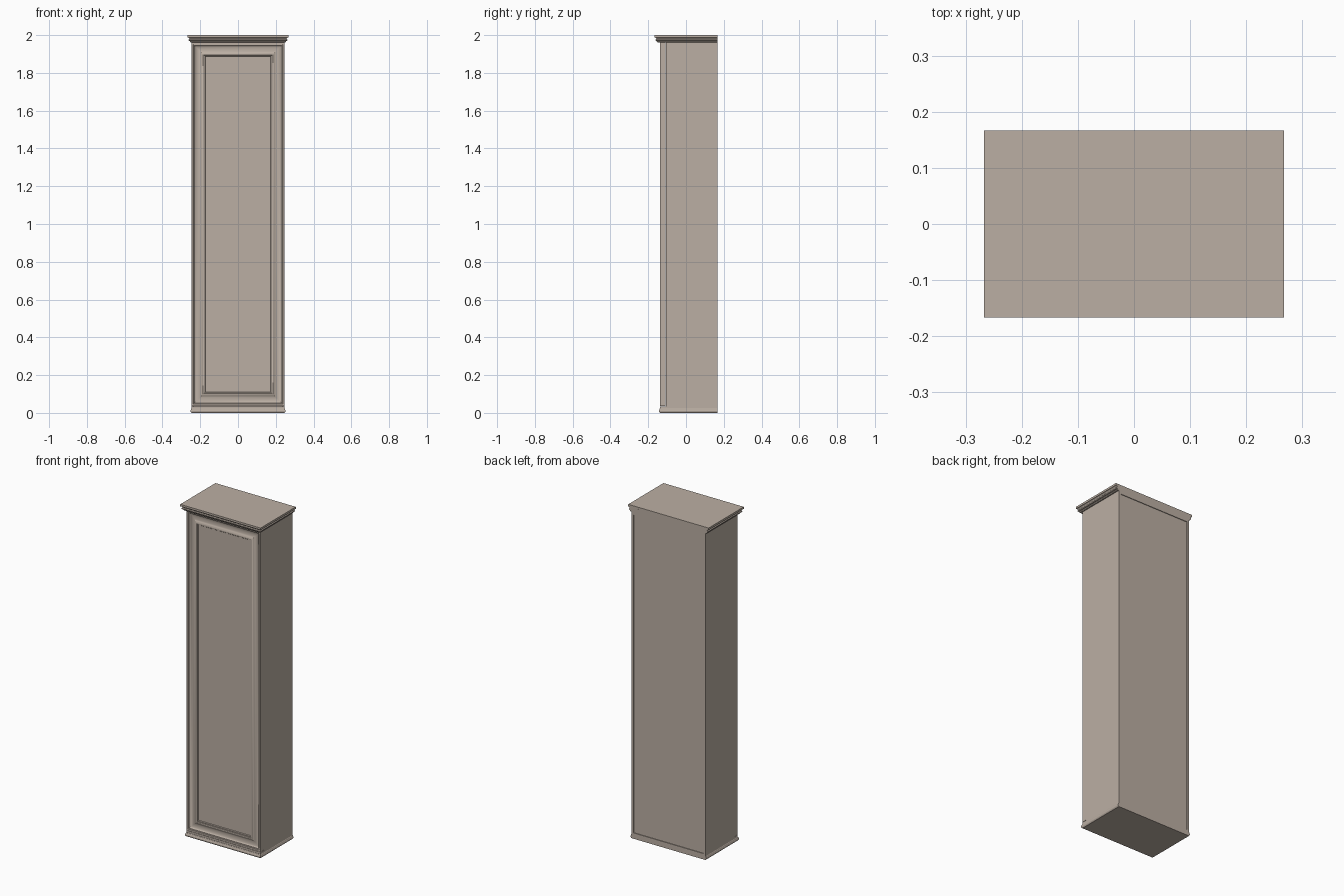
import bpy, bmesh
from math import radians

if "Cube" in bpy.data.objects:
    bpy.data.objects.remove(bpy.data.objects["Cube"])

W, FRONT, BACK = 0.247, -0.137, 0.167   # body half width, front and back planes

mat = bpy.data.materials.new("taupe_paint")
mat.diffuse_color = (0.50, 0.43, 0.37, 1)
mat.use_nodes = True
mat.node_tree.nodes["Principled BSDF"].inputs["Base Color"].default_value = mat.diffuse_color


def finish(name, bm, smooth=False):
    bmesh.ops.recalc_face_normals(bm, faces=bm.faces)
    me = bpy.data.meshes.new(name)
    bm.to_mesh(me)
    bm.free()
    ob = bpy.data.objects.new(name, me)
    bpy.context.collection.objects.link(ob)
    me.materials.append(mat)
    if smooth:
        bpy.ops.object.select_all(action='DESELECT')
        ob.select_set(True)
        bpy.context.view_layer.objects.active = ob
        bpy.ops.object.shade_smooth_by_angle(angle=radians(30))
    return ob


def box(name, x0, x1, y0, y1, z0, z1):
    bm = bmesh.new()
    bmesh.ops.create_cube(bm, size=1)
    for v in bm.verts:
        v.co = ((x0 + x1) / 2 + v.co.x * (x1 - x0),
                (y0 + y1) / 2 + v.co.y * (y1 - y0),
                (z0 + z1) / 2 + v.co.z * (z1 - z0))
    return finish(name, bm)


def stack_rings(name, rings):
    """Bridge four-cornered rings in order and cap both ends."""
    bm = bmesh.new()
    loops = [[bm.verts.new(p) for p in r] for r in rings]
    for a, b in zip(loops, loops[1:]):
        for i in range(4):
            j = (i + 1) % 4
            bm.faces.new((a[i], a[j], b[j], b[i]))
    bm.faces.new(loops[0])
    bm.faces.new(loops[-1])
    return finish(name, bm, True)


def moulding(name, half, front, profile):
    """Mitred moulding on front and sides, flat at the back."""
    return stack_rings(name, [
        [(-half - o, front - o, z), (half + o, front - o, z),
         (half + o, BACK, z), (-half - o, BACK, z)] for o, z in profile])


def door(name, z0, z1, profile):
    """Concentric frame profile as (inset, y)."""
    return stack_rings(name, [
        [(-W + i, y, z0 + i), (W - i, y, z0 + i),
         (W - i, y, z1 - i), (-W + i, y, z1 - i)] for i, y in profile])


# Carcass: sides, floor, top, and slightly recessed back
for name, s in (("left_side", -1), ("right_side", 1)):
    xs = sorted((s * W, s * (W - 0.014)))
    box(name, *xs, -0.107, BACK, 0.035, 1.962)
box("floor_board", -W, W, FRONT, BACK, 0.022, 0.035)
box("top_board", -W + 0.014, W - 0.014, -0.107, BACK, 1.945, 1.962)
box("back_panel", -W + 0.012, W - 0.012, 0.155, 0.163, 0.033, 1.947)

# Framed door with hollowed frame, inner bead and flat panel
door("door", 0.0365, 1.961, [
    (0, -0.1075), (0, -0.137), (0.010, -0.137), (0.012, -0.134),
    (0.015, -0.134), (0.018, -0.130), (0.023, -0.1265), (0.030, -0.1245),
    (0.038, -0.1245), (0.046, -0.1265), (0.053, -0.130), (0.059, -0.1345),
    (0.063, -0.136), (0.067, -0.1345), (0.068, -0.131), (0.072, -0.131),
    (0.075, -0.127)])

# Base moulding with rounded bead
moulding("base_moulding", 0.245, -0.137, [
    (0.001, 0.0), (0.003, 0.002), (0.006, 0.006), (0.007, 0.010),
    (0.006, 0.014), (0.004, 0.017), (0.004, 0.020), (0.002, 0.023)])

# Cornice: bead, cove and square top slab
moulding("cornice", W, -0.147, [
    (0.0, 1.961), (0.005, 1.962), (0.008, 1.966), (0.008, 1.969),
    (0.012, 1.970), (0.0145, 1.973), (0.0145, 1.976), (0.012, 1.979),
    (0.010, 1.980), (0.011, 1.983), (0.014, 1.986), (0.018, 1.988),
    (0.020, 1.988), (0.020, 2.0)])
